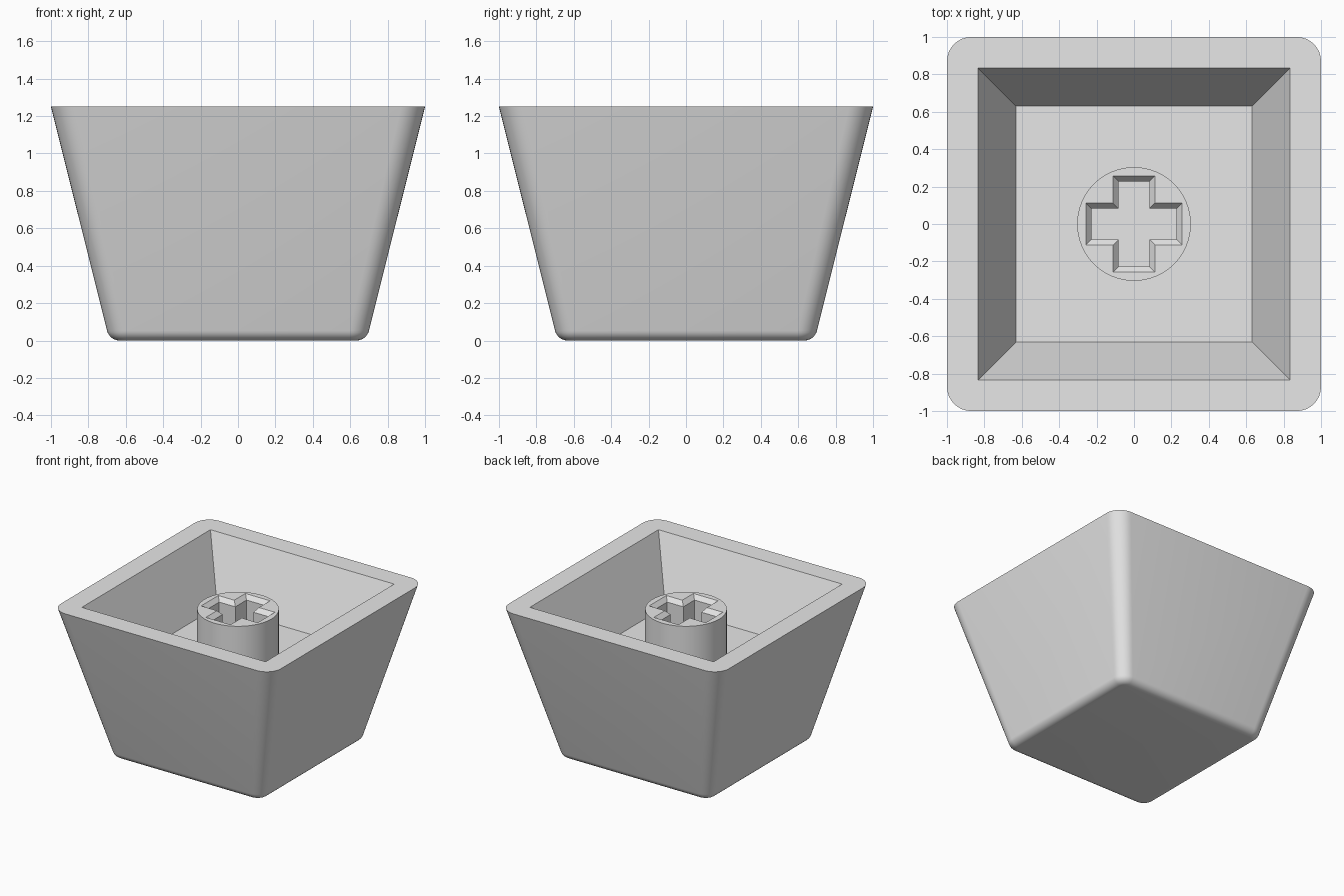
import bpy, bmesh, math

if "Cube" in bpy.data.objects:
    bpy.data.objects.remove(bpy.data.objects["Cube"])

grey = bpy.data.materials.new("light grey")
grey.diffuse_color = (0.8, 0.8, 0.8, 1)
grey.use_nodes = True
grey.node_tree.nodes["Principled BSDF"].inputs["Base Color"].default_value = grey.diffuse_color


def rounded_square(half, r, z, seg=8):
    """Square outline with round corners; r = 0 stacks the corner points."""
    pts = []
    for k in range(4):
        mid = math.pi / 4 + k * math.pi / 2
        cx = math.copysign(half - r, math.cos(mid))
        cy = math.copysign(half - r, math.sin(mid))
        for i in range(seg + 1):
            a = k * math.pi / 2 + i / seg * math.pi / 2
            pts.append((cx + r * math.cos(a), cy + r * math.sin(a), z))
    return pts


def cross(length, width, z):
    """Plus-shaped outline from arm half length and half width."""
    quarter = [(length, -width), (length, width), (width, width)]
    pts = []
    for k in range(4):
        c, s = [(1, 0), (0, 1), (-1, 0), (0, -1)][k]
        pts += [(x * c - y * s, x * s + y * c, z) for x, y in quarter]
    return pts


def circle(r, z, n=64):
    return [(r * math.cos(2 * math.pi * i / n), r * math.sin(2 * math.pi * i / n), z)
            for i in range(n)]


def loft(bm, outlines):
    """Join successive outlines with quads and return the vertex rings."""
    rings = [[bm.verts.new(p) for p in o] for o in outlines]
    for a, b in zip(rings, rings[1:]):
        n = len(a)
        for i in range(n):
            j = (i + 1) % n
            bm.faces.new((a[i], a[j], b[j], b[i]))
    return rings


def finish(bm, name):
    bmesh.ops.remove_doubles(bm, verts=bm.verts, dist=1e-5)
    bmesh.ops.recalc_face_normals(bm, faces=bm.faces)
    mesh = bpy.data.meshes.new(name)
    bm.to_mesh(mesh)
    bm.free()
    mesh.materials.append(grey)
    ob = bpy.data.objects.new(name, mesh)
    bpy.context.collection.objects.link(ob)
    bpy.ops.object.select_all(action='DESELECT')
    ob.select_set(True)
    bpy.context.view_layer.objects.active = ob
    bpy.ops.object.shade_smooth_by_angle(angle=math.radians(25))
    return ob


# Tapered shell: filleted base, sloping walls, flat rim, square cavity
HEIGHT, FLOOR, FILLET = 1.25, 0.75, 0.07
rows = []
for i in range(9):
    a = math.radians(76) * i / 8
    out = FILLET * math.sin(a)
    rows.append(rounded_square(0.6325 + out, 0.035 + out, FILLET - FILLET * math.cos(a)))
rows.append(rounded_square(1.0, 0.13, HEIGHT))
rows.append(rounded_square(0.835, 0, HEIGHT))
rows.append(rounded_square(0.63, 0, FLOOR))
bm = bmesh.new()
rings = loft(bm, rows)
bm.faces.new(rings[0])
bmesh.ops.remove_doubles(bm, verts=bm.verts, dist=1e-5)
floor_edges = [e for e in bm.edges if e.is_boundary]
bmesh.ops.contextual_create(bm, geom=floor_edges)
finish(bm, "shell")

# Round stem with a chamfered cross-shaped socket
TOP = 1.14
bm = bmesh.new()
wall = loft(bm, [circle(0.304, FLOOR - 0.01), circle(0.304, TOP)])
socket = loft(bm, [cross(0.257, 0.112, TOP), cross(0.228, 0.082, TOP - 0.035),
                   cross(0.228, 0.082, FLOOR + 0.005)])
bm.faces.new(wall[0])
bm.faces.new(socket[-1])
top_edges = [e for e in bm.edges if e.is_boundary]
bmesh.ops.triangle_fill(bm, edges=top_edges, use_beauty=True, normal=(0, 0, 1))
flat = [e for e in bm.edges if len(e.link_faces) == 2
        and all(f.normal.z > 0.99 or f.calc_area() < 1e-9 for f in e.link_faces)]
finish(bm, "stem")
